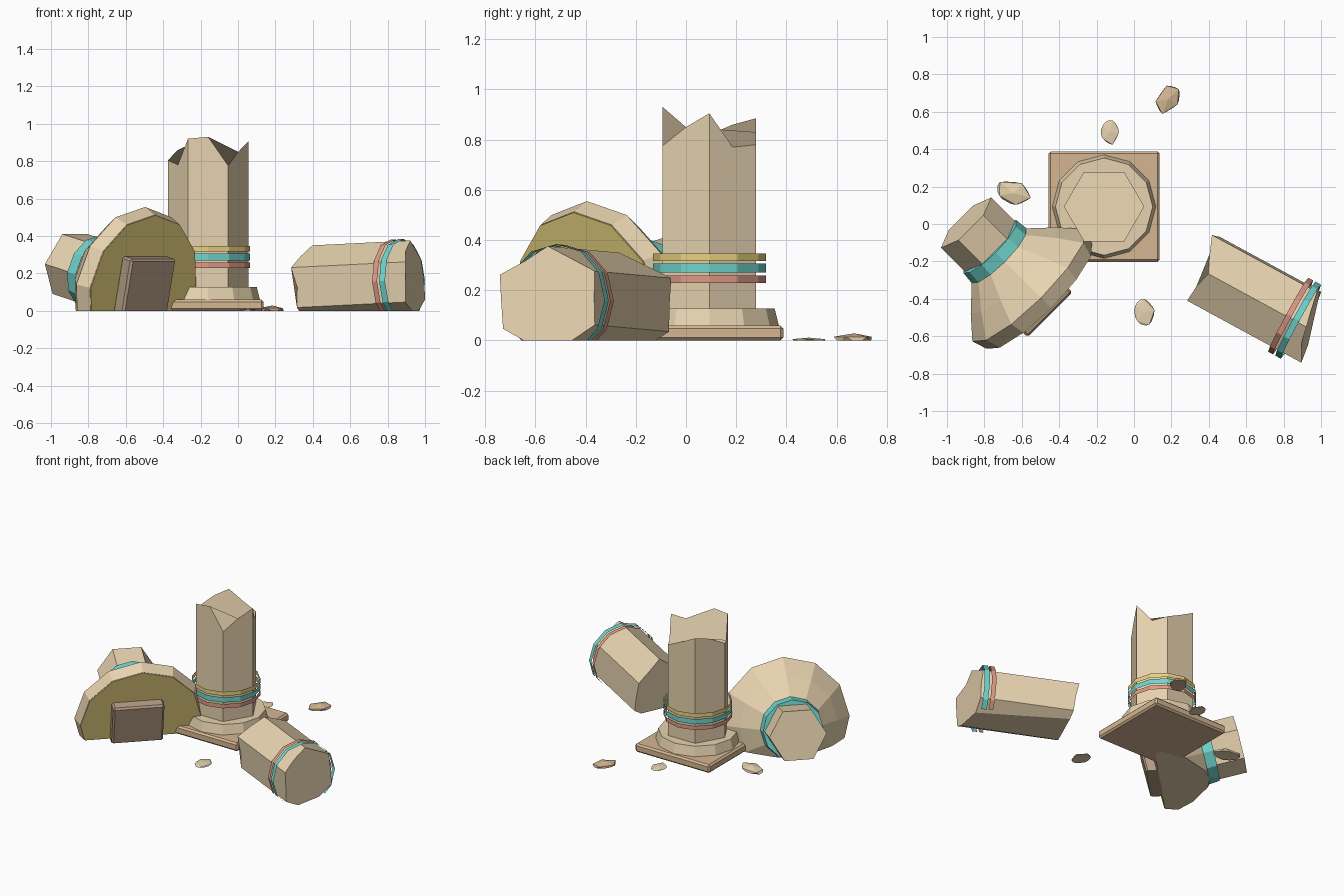
import bpy, bmesh, math, random
from mathutils import Matrix, Vector

if "Cube" in bpy.data.objects:
    bpy.data.objects.remove(bpy.data.objects["Cube"])

random.seed(4)

def material(name, rgb):
    m = bpy.data.materials.new(name)
    m.diffuse_color = (*rgb, 1)
    m.use_nodes = True
    m.node_tree.nodes["Principled BSDF"].inputs["Base Color"].default_value = m.diffuse_color
    return m

SAND = material("sandstone", (0.80, 0.65, 0.43))
BROWN = material("brown_stone", (0.66, 0.47, 0.29))
DARK = material("dark_stone", (0.45, 0.33, 0.23))
GOLD = material("gold_paint", (0.80, 0.64, 0.21))
TEAL = material("teal_paint", (0.16, 0.66, 0.61))
RED = material("red_paint", (0.72, 0.32, 0.24))

def frame(origin, yaw, pitch):
    """Matrix whose local z runs along the given heading."""
    a, p = math.radians(yaw), math.radians(pitch)
    z = Vector((math.cos(a) * math.cos(p), math.sin(a) * math.cos(p), math.sin(p)))
    x = Vector((-math.sin(a), math.cos(a), 0))
    m = Matrix((x, z.cross(x), z)).transposed().to_4x4()
    m.translation = Vector(origin)
    return m

def finish(name, bm, mat, matrix=Matrix(), fill=True):
    """Place the mesh, cut away what is underground and make the object."""
    bm.transform(matrix)
    geom = bm.verts[:] + bm.edges[:] + bm.faces[:]
    cut = bmesh.ops.bisect_plane(bm, geom=geom, plane_co=(0, 0, 0),
                                 plane_no=(0, 0, 1), clear_inner=True)
    if fill:
        edges = [e for e in cut["geom_cut"]
                 if isinstance(e, bmesh.types.BMEdge) and e.is_boundary]
        if edges:
            bmesh.ops.holes_fill(bm, edges=edges)
        bmesh.ops.recalc_face_normals(bm, faces=bm.faces)
    me = bpy.data.meshes.new(name)
    bm.to_mesh(me)
    bm.free()
    me.materials.append(mat)
    ob = bpy.data.objects.new(name, me)
    bpy.context.collection.objects.link(ob)
    return ob

def loft(rings, caps=(True, True)):
    """Skin a list of equal-length point loops."""
    bm = bmesh.new()
    loops = [[bm.verts.new(p) for p in r] for r in rings]
    n = len(loops[0])
    for a, b in zip(loops, loops[1:]):
        for i in range(n):
            j = (i + 1) % n
            bm.faces.new((a[i], a[j], b[j], b[i]))
    if caps[0]:
        bm.faces.new(loops[0][::-1])
    if caps[1]:
        bm.faces.new(loops[-1])
    return bm

def circle(r, z, n, start=0):
    return [(r * math.cos(math.radians(start + 360 * i / n)),
             r * math.sin(math.radians(start + 360 * i / n)), z) for i in range(n)]

def broken_hexagon(r, heights, start=0):
    """Hexagon with edge midpoints, each point at its own height."""
    pts = []
    for i, h in enumerate(heights):
        a = math.radians(start + 30 * i)
        q = r * (math.cos(math.pi / 6) if i % 2 else 1)
        pts.append((q * math.cos(a), q * math.sin(a), h))
    return pts

def band(name, mat, z0, z1, matrix, r=0.225):
    finish(name, loft([circle(r, z0, 12), circle(r, z1, 12)], (False, False)),
           mat, matrix, fill=False)

def block(name, size, matrix, mat, bevel):
    bm = bmesh.new()
    bmesh.ops.create_cube(bm, size=1, matrix=Matrix.Diagonal((*size, 1)))
    bmesh.ops.bevel(bm, geom=bm.edges[:], offset=bevel, segments=1, affect='EDGES')
    finish(name, bm, mat, matrix)

# Standing column: slab, drum, broken shaft, painted bands
stand = Matrix.Translation((-0.16, 0.093, 0))
block("base_slab", (0.595, 0.59, 0.06), stand @ Matrix.Translation((0, 0, 0.03)), BROWN, 0.012)
finish("base_drum", loft([circle(0.277, 0.06, 12), circle(0.26, 0.128, 12)]), SAND, stand)
top = [0.905, 0.77, 0.78, 0.83, 0.885, 0.86, 0.805, 0.78, 0.92, 0.93, 0.775, 0.85]
finish("standing_shaft", loft([broken_hexagon(0.215, [0.12] * 12),
                               broken_hexagon(0.215, top)]), SAND, stand)
for name, mat, z0, z1 in (("red", RED, 0.228, 0.258), ("teal", TEAL, 0.27, 0.306),
                          ("gold", GOLD, 0.317, 0.347)):
    band("standing_band_" + name, mat, z0, z1, stand)

# Fallen shaft piece, broken at both ends
lie = frame((-0.016, -0.029, 0.114), -28.5, 2.5)
low = [0.40, 0.44, 0.486, 0.46, 0.45, 0.48, 0.47, 0.45, 0.44, 0.45, 0.43, 0.42]
high = [1.04, 1.06, 1.083, 1.10, 1.146, 1.14, 1.13, 1.12, 1.08, 1.06, 1.05, 1.05]
finish("fallen_shaft", loft([broken_hexagon(0.215, low, 33),
                             broken_hexagon(0.215, high, 33)]), SAND, lie)
band("fallen_band_red", RED, 0.957, 0.987, lie)
band("fallen_band_teal", TEAL, 1.0, 1.035, lie)

# Fallen capital: neck, collar, bell, painted face and abacus
cap = frame((-0.898, 0.007, 0.25), -45, -13)
finish("capital_neck", loft([circle(0.19, 0, 6), circle(0.19, 0.24, 6)]), SAND, cap)
finish("capital_collar", loft([circle(0.20, 0.185, 12), circle(0.207, 0.255, 12)]), TEAL, cap)
finish("capital_bell", loft([circle(r, z, 12) for r, z in
                             ((0.20, 0.25), (0.325, 0.37), (0.425, 0.485), (0.40, 0.565))]),
       SAND, cap)
finish("capital_face", loft([circle(0.398, 0.56, 12), circle(0.398, 0.57, 12)]), GOLD, cap)
block("capital_abacus", (0.34, 0.35, 0.08), cap @ Matrix.Translation((-0.03, 0, 0.605)),
      DARK, 0.012)

# Rubble scattered on the ground
for i, (x, y, sx, sy, h, turn) in enumerate((
        (0.185, 0.67, 0.065, 0.095, 0.03, -35), (-0.13, 0.49, 0.055, 0.075, 0.01, 0),
        (-0.645, 0.165, 0.11, 0.07, 0.03, -15), (0.053, -0.47, 0.062, 0.085, 0.012, 10))):
    bm = bmesh.new()
    bmesh.ops.create_icosphere(bm, subdivisions=1, radius=1)
    for v in bm.verts:
        v.co *= random.uniform(0.85, 1.08)
    finish(f"rubble_{i + 1}", bm, SAND if i != 0 else BROWN,
           Matrix.Translation((x, y, 0.001)) @ Matrix.Rotation(math.radians(turn), 4, 'Z')
           @ Matrix.Diagonal((sx, sy, h, 1)))
